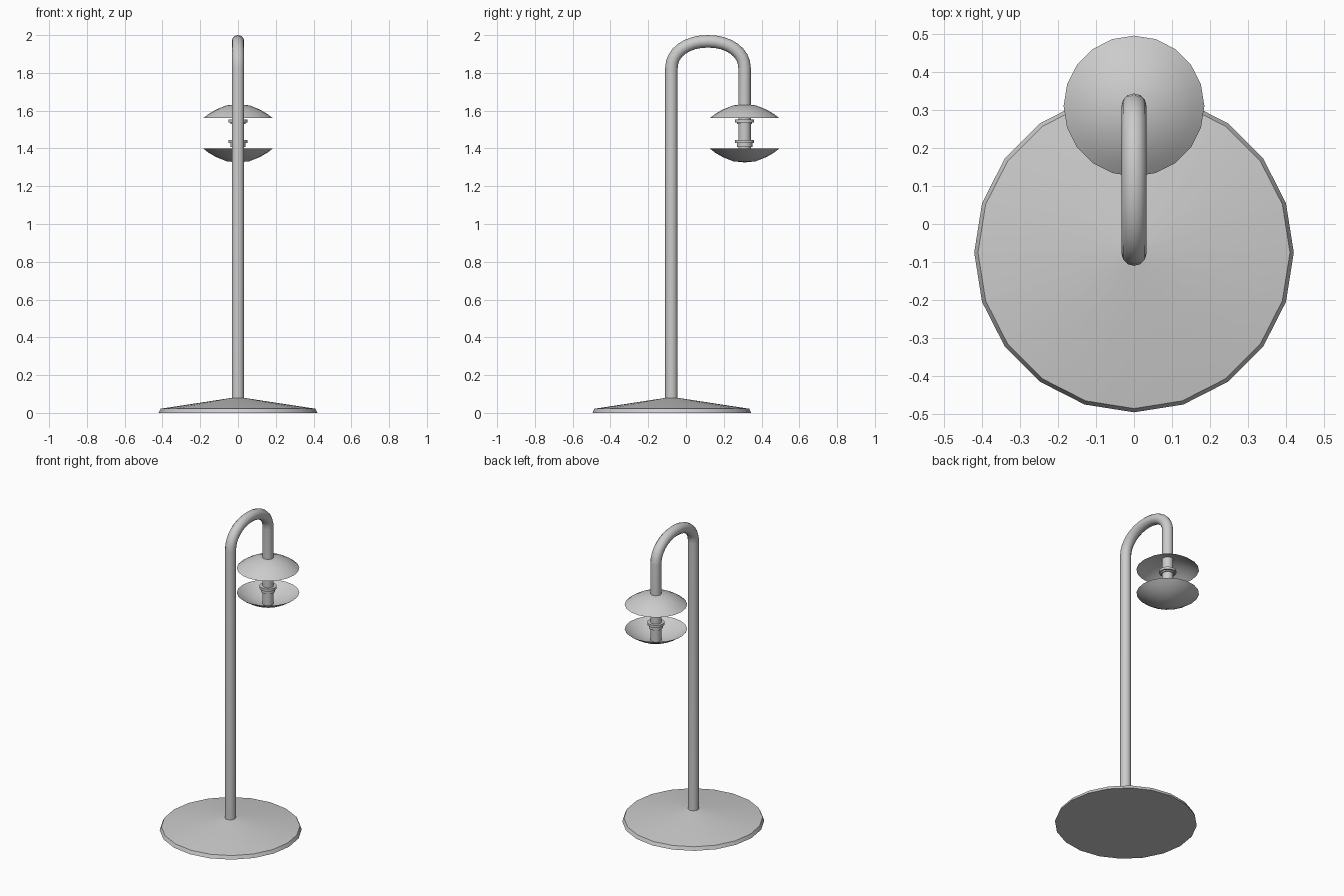
import bpy, math

if "Cube" in bpy.data.objects:
    bpy.data.objects.remove(bpy.data.objects["Cube"])

POLE_Y, LAMP_Y, ROD_R = -0.077, 0.31, 0.033


def lathe(name, profile, y, sides=20):
    """Revolve (radius, z) points round a vertical axis; radius 0 makes a pole point."""
    verts, faces, rings = [], [], []
    for r, z in profile:
        n = 1 if r == 0 else sides
        rings.append([len(verts) + i for i in range(n)])
        for i in range(n):
            a = 2 * math.pi * i / sides
            verts.append((r * math.cos(a), y + r * math.sin(a), z))
    for a, b in zip(rings, rings[1:]):
        for i in range(sides):
            j = (i + 1) % sides
            quad = [a[i % len(a)], a[j % len(a)], b[j % len(b)], b[i % len(b)]]
            faces.append(list(dict.fromkeys(quad)))
    mesh = bpy.data.meshes.new(name)
    mesh.from_pydata(verts, [], faces)
    obj = bpy.data.objects.new(name, mesh)
    bpy.context.collection.objects.link(obj)
    bpy.ops.object.select_all(action='DESELECT')
    obj.select_set(True)
    bpy.context.view_layer.objects.active = obj
    bpy.ops.object.shade_smooth_by_angle(angle=math.radians(35))
    return obj


# Shallow cone foot
lathe("base", [(0, 0), (0.42, 0), (0.41, 0.022), (0.03, 0.08), (0, 0.082)], -0.075)

# Pole bent over into a hook, swept along an arched path
mid, half = (POLE_Y + LAMP_Y) / 2, (LAMP_Y - POLE_Y) / 2
path = [(0, POLE_Y, 0.06)]
for i in range(17):
    t = math.pi * (1 - i / 16)
    c, s = math.cos(t), math.sin(t)
    path.append((0, mid + half * math.copysign(abs(c) ** 0.95, c),
                 1.825 + 0.142 * max(s, 0) ** 0.95))
path.append((0, LAMP_Y, 1.56))
curve = bpy.data.curves.new("pole", 'CURVE')
curve.dimensions = '3D'
curve.bevel_depth = ROD_R
curve.bevel_resolution = 4
curve.use_fill_caps = True
spline = curve.splines.new('POLY')
spline.points.add(len(path) - 1)
for p, co in zip(spline.points, path):
    p.co = (*co, 1)
bpy.context.collection.objects.link(bpy.data.objects.new("pole", curve))

# Upper shade and mirrored lower bowl: thin open shells
shell = [(0.185, 0), (0.155, 0.023), (0.115, 0.046), (0.06, 0.068), (0, 0.074)]
lathe("upper_shade", [(r, 1.56 + h) for r, h in shell], LAMP_Y)
lathe("lower_bowl", [(r, 1.40 - h) for r, h in reversed(shell)], LAMP_Y)

# Lamp stem with its collars
lathe("lamp_stem", [(0, 1.33), (ROD_R, 1.33), (ROD_R, 1.565), (0, 1.565)], LAMP_Y)
for name, r, z0, z1 in [("upper_collar", 0.051, 1.538, 1.553),
                        ("upper_step", 0.04, 1.53, 1.538),
                        ("lower_collar", 0.051, 1.43, 1.446),
                        ("lower_step", 0.041, 1.408, 1.43)]:
    lathe(name, [(0, z0), (r, z0), (r, z1), (0, z1)], LAMP_Y)
